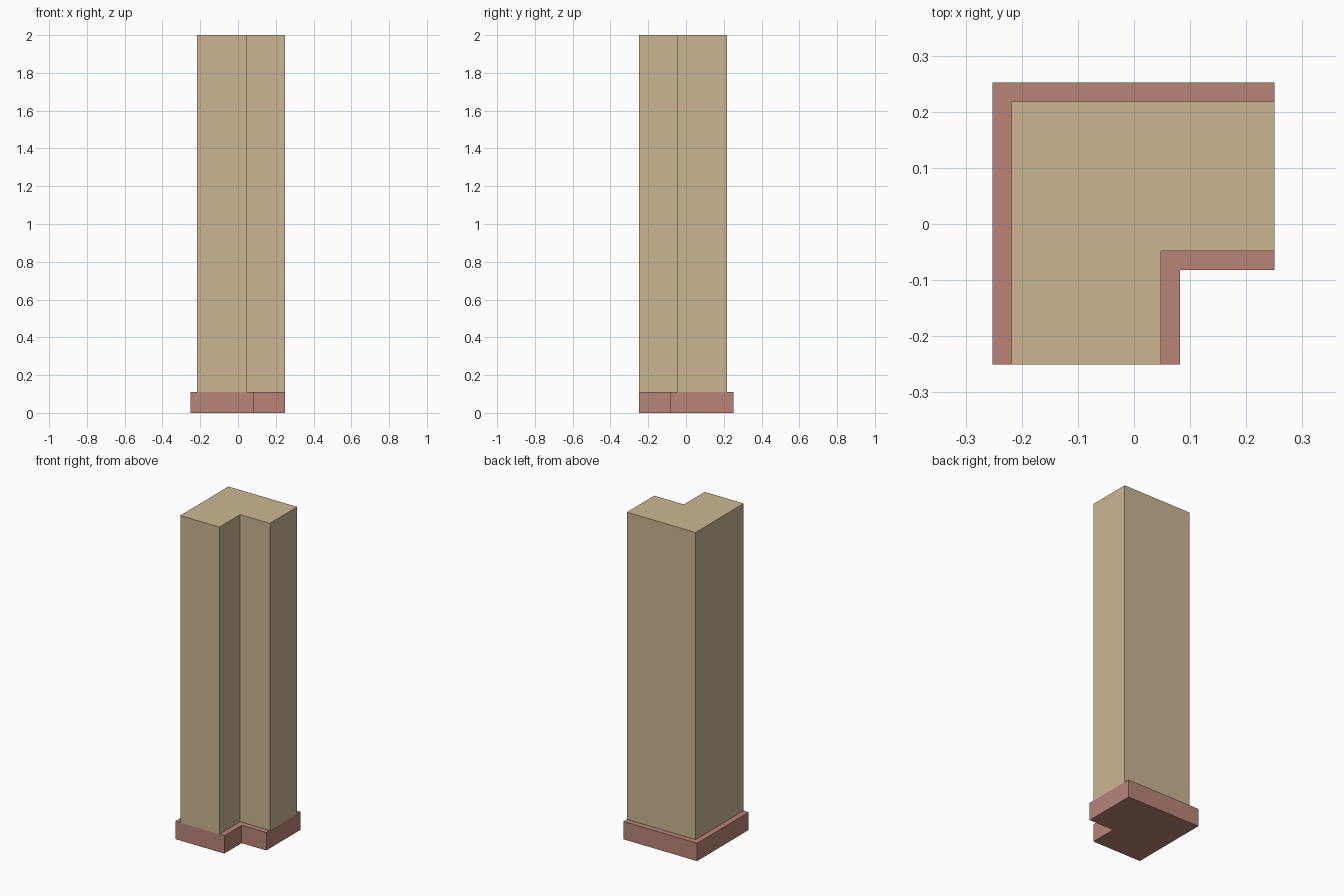
import bpy
import bmesh

if "Cube" in bpy.data.objects:
    bpy.data.objects.remove(bpy.data.objects["Cube"])


def l_prism(name, inset, z0, z1, color):
    """Extrude an L-shaped outline; the two end faces stay flush at the tile edge."""
    e = 0.25             # flush ends of the L
    o = 0.252 - inset    # outer walls
    n = 0.082 - inset    # walls of the inner corner
    outline = [(-o, -e), (n, -e), (n, -n), (e, -n), (e, o), (-o, o)]

    bm = bmesh.new()
    face = bm.faces.new([bm.verts.new((x, y, z0)) for x, y in outline])
    top = bmesh.ops.extrude_face_region(bm, geom=[face], use_keep_orig=True)
    verts = [v for v in top["geom"] if isinstance(v, bmesh.types.BMVert)]
    bmesh.ops.translate(bm, verts=verts, vec=(0, 0, z1 - z0))
    bmesh.ops.recalc_face_normals(bm, faces=bm.faces)

    mesh = bpy.data.meshes.new(name)
    bm.to_mesh(mesh)
    bm.free()
    mat = bpy.data.materials.new(name + "_paint")
    mat.diffuse_color = color
    mat.use_nodes = True
    mat.node_tree.nodes["Principled BSDF"].inputs["Base Color"].default_value = mat.diffuse_color
    mesh.materials.append(mat)
    obj = bpy.data.objects.new(name, mesh)
    bpy.context.collection.objects.link(obj)
    return obj


# Wider skirting at the foot, slimmer wall above
l_prism("skirting", 0.0, 0.0, 0.11, (0.48, 0.235, 0.185, 1))
l_prism("corner_wall", 0.034, 0.11, 2.0, (0.6, 0.47, 0.29, 1))
